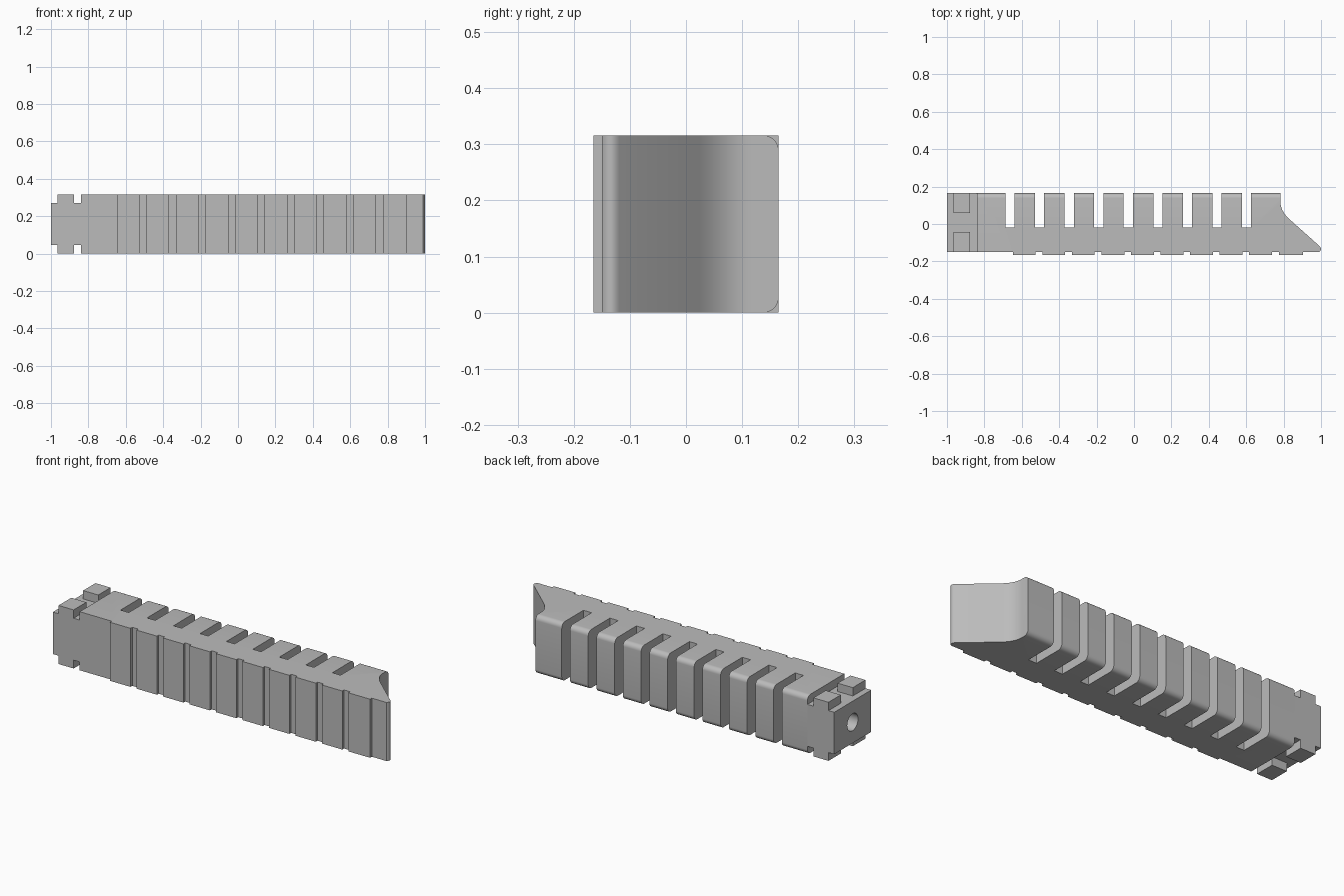
import bpy, bmesh, math
from mathutils import Vector

cube = bpy.data.objects.get("Cube")
if cube:
    bpy.data.objects.remove(cube, do_unlink=True)

HEIGHT = 0.316
BACK, FRONT, PAD = 0.165, -0.15, -0.165
PITCH, COUNT = 0.158, 9
SHOULDER = -0.84

grey = bpy.data.materials.new("light_grey")
grey.use_nodes = True
grey.diffuse_color = (0.5, 0.5, 0.5, 1)
grey.node_tree.nodes["Principled BSDF"].inputs["Base Color"].default_value = (0.5, 0.5, 0.5, 1)


def finish(bm, name, smooth=False):
    bmesh.ops.recalc_face_normals(bm, faces=bm.faces)
    mesh = bpy.data.meshes.new(name)
    bm.to_mesh(mesh)
    bm.free()
    mesh.materials.append(grey)
    obj = bpy.data.objects.new(name, mesh)
    bpy.context.collection.objects.link(obj)
    if smooth:
        bpy.ops.object.select_all(action='DESELECT')
        bpy.context.view_layer.objects.active = obj
        obj.select_set(True)
        bpy.ops.object.shade_smooth_by_angle(angle=math.radians(35))
    return obj


def box(name, lo, hi):
    bm = bmesh.new()
    bmesh.ops.create_cube(bm, size=1)
    lo, hi = Vector(lo), Vector(hi)
    for v in bm.verts:
        v.co = (lo + hi) / 2 + v.co * (hi - lo)
    return finish(bm, name)


def bezier(a, b, c, steps):
    """Points along a quadratic curve from a to c, pulled towards b."""
    a, b, c = Vector(a), Vector(b), Vector(c)
    pts = []
    for i in range(steps + 1):
        t = i / steps
        pts.append(tuple(a * (1 - t) ** 2 + b * 2 * t * (1 - t) + c * t * t))
    return pts


# Outline of the bar: front pads, wedge tip, then the back slots
outline = [(SHOULDER, FRONT), (-0.648, FRONT), (-0.648, PAD)]
for i in range(COUNT):
    x = -0.526 + PITCH * i
    outline += [(x, PAD), (x, FRONT), (x + 0.036, FRONT), (x + 0.036, PAD)]
outline += [(0.904, PAD), (0.904, FRONT), (0.985, FRONT)]
outline += bezier((0.99, FRONT), (1.008, -0.135), (0.993, -0.119), 6)
outline += bezier((0.835, 0.022), (0.783, 0.068), (0.783, 0.118), 12)
outline.append((0.783, BACK))
for i in reversed(range(COUNT)):
    x = -0.687 + PITCH * i
    outline += [(x + 0.049, BACK), (x + 0.049, -0.02), (x, -0.02), (x, BACK)]
outline.append((SHOULDER, BACK))

# Slotted bar, with its upper and lower back edges rounded
bm = bmesh.new()
base = bm.faces.new([bm.verts.new((x, y, 0)) for x, y in outline])
top = bmesh.ops.extrude_face_region(bm, geom=[base])
bmesh.ops.translate(bm, vec=(0, 0, HEIGHT),
                    verts=[g for g in top["geom"] if isinstance(g, bmesh.types.BMVert)])
bmesh.ops.recalc_face_normals(bm, faces=bm.faces)
back_edges = [e for e in bm.edges
              if all(abs(v.co.y - BACK) < 1e-4 for v in e.verts)
              and abs(e.verts[0].co.z - e.verts[1].co.z) < 1e-4]
bmesh.ops.bevel(bm, geom=back_edges, offset=0.027, segments=8, profile=0.5,
                affect='EDGES', clamp_overlap=False)
finish(bm, "slotted_bar", smooth=True)

# Connector block with a round socket
block = box("connector_block", (-1, FRONT, 0.045), (SHOULDER, BACK, HEIGHT - 0.045))
bpy.ops.mesh.primitive_cylinder_add(vertices=40, radius=0.046, depth=0.28,
                                    location=(-1, 0.008, HEIGHT / 2),
                                    rotation=(0, math.pi / 2, 0))
cutter = bpy.context.object
cutter.name = "socket_cutter"
cutter.hide_render = True
cut = block.modifiers.new("socket", 'BOOLEAN')
cut.operation = 'DIFFERENCE'
cut.solver = 'EXACT'
cut.object = cutter
bpy.ops.object.select_all(action='DESELECT')
bpy.context.view_layer.objects.active = block
block.select_set(True)
bpy.ops.object.modifier_apply(modifier=cut.name)
bpy.data.objects.remove(cutter, do_unlink=True)
block.data.materials.clear()
block.data.materials.append(grey)
for poly in block.data.polygons:
    poly.material_index = 0
bpy.ops.object.shade_smooth_by_angle(angle=math.radians(35))

# Locking studs above and below the connector
for level, z0, z1 in (("upper", HEIGHT - 0.046, HEIGHT), ("lower", 0, 0.046)):
    for side, y0, y1 in (("back", 0.06, BACK), ("front", FRONT, -0.042)):
        box(f"{level}_{side}_stud", (-0.966, y0, z0), (-0.876, y1, z1))
